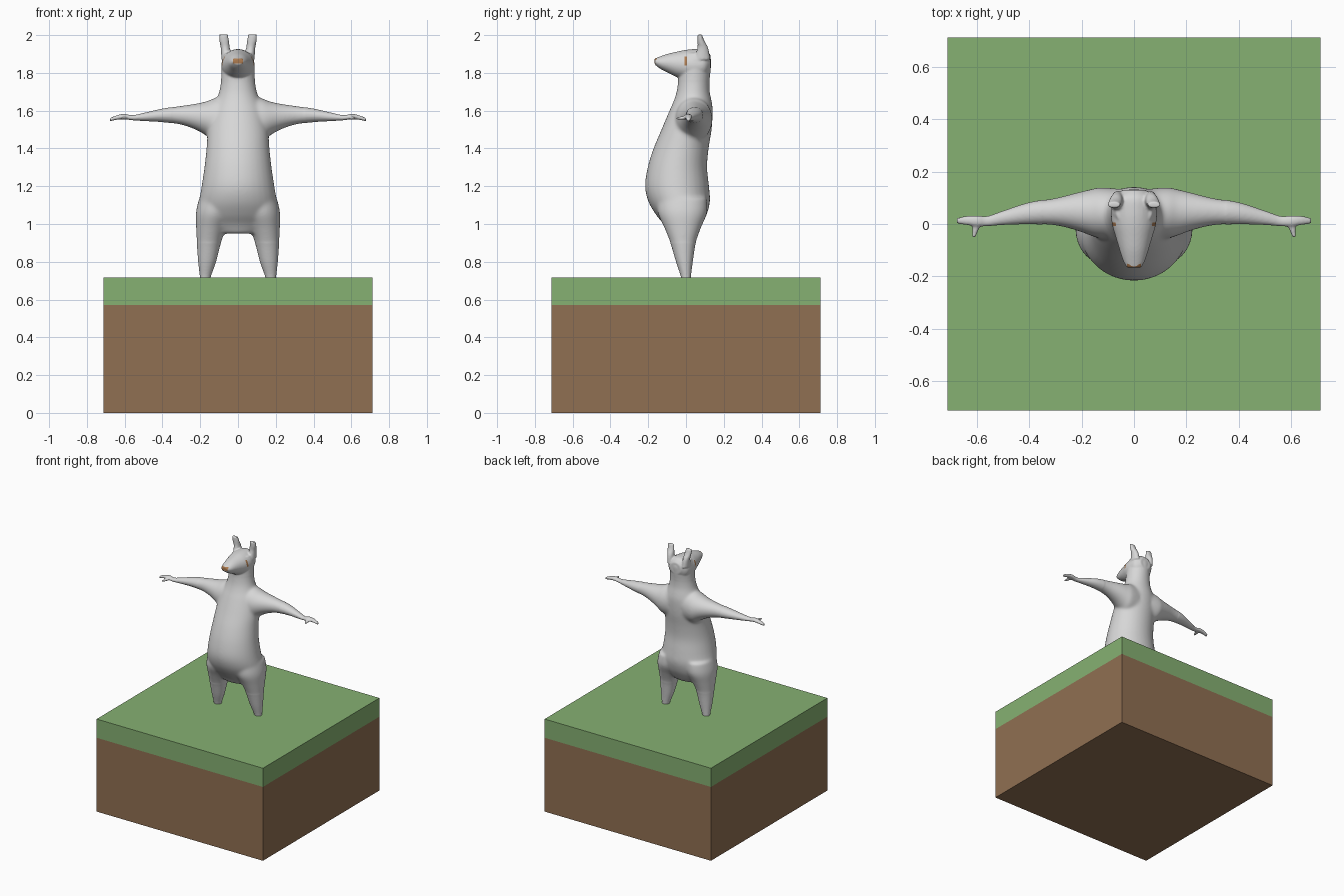
import bpy, bmesh, math
from mathutils import Vector

if "Cube" in bpy.data.objects:
    bpy.data.objects.remove(bpy.data.objects["Cube"])


def material(name, rgb):
    m = bpy.data.materials.new(name)
    m.diffuse_color = (*rgb, 1)
    m.use_nodes = True
    m.node_tree.nodes["Principled BSDF"].inputs["Base Color"].default_value = m.diffuse_color
    return m


grey = material("light grey", (0.68, 0.68, 0.68))
nose_brown = material("nose brown", (0.42, 0.20, 0.08))
grass = material("grass green", (0.24, 0.44, 0.17))
soil = material("soil brown", (0.28, 0.16, 0.085))


def box(name, half, z0, z1, mat):
    bpy.ops.mesh.primitive_cube_add(size=1, location=(0, 0, (z0 + z1) / 2))
    ob = bpy.context.object
    ob.name = name
    ob.scale = (2 * half, 2 * half, z1 - z0)
    ob.data.materials.append(mat)


def interpolate(stations, steps=5):
    """Smooth curve through the stations."""
    out = []
    n = len(stations)
    for i in range(n - 1):
        p = [stations[min(max(k, 0), n - 1)] for k in (i - 1, i, i + 1, i + 2)]
        for s in range(steps):
            t = s / steps
            out.append([0.5 * (2 * b + (c - a) * t + (2*a - 5*b + 4*c - d) * t*t
                               + (3*b - a - 3*c + d) * t**3) for a, b, c, d in zip(*p)])
    out.append(list(stations[-1]))
    return out


def loft(bm, axis, stations, side=1, sides=32):
    """Closed tube of ellipses; station = (position, u min, u max, v min, v max)."""
    rings = []
    for t, u0, u1, v0, v1 in interpolate(stations):
        ring = []
        for k in range(sides):
            a = 2 * math.pi * k / sides
            u = (u0 + u1) / 2 + (u1 - u0) / 2 * math.cos(a)
            v = (v0 + v1) / 2 + (v1 - v0) / 2 * math.sin(a)
            x, y, z = {"x": (t, u, v), "y": (u, t, v), "z": (u, v, t)}[axis]
            ring.append(bm.verts.new((x * side, y, z)))
        rings.append(ring)
    for r, q in zip(rings, rings[1:]):
        for k in range(sides):
            j = (k + 1) % sides
            bm.faces.new((r[k], r[j], q[j], q[k]))
    bm.faces.new(rings[0])
    bm.faces.new(rings[-1])


# ground block
box("soil_block", 0.713, 0, 0.572, soil)
box("grass_layer", 0.713, 0.572, 0.717, grass)

bm = bmesh.new()
# torso and neck
torso = [(0.95, 0.11, -0.09, 0.055), (1.0, 0.17, -0.12, 0.085), (1.05, 0.2, -0.16, 0.11),
         (1.12, 0.205, -0.20, 0.127), (1.2, 0.193, -0.217, 0.122), (1.3, 0.178, -0.203, 0.112),
         (1.4, 0.167, -0.172, 0.12), (1.5, 0.16, -0.13, 0.136), (1.6, 0.14, -0.088, 0.142),
         (1.65, 0.118, -0.066, 0.136), (1.7, 0.1, -0.05, 0.126), (1.76, 0.09, -0.042, 0.125),
         (1.82, 0.087, -0.04, 0.131), (1.87, 0.084, -0.03, 0.132), (1.905, 0.07, -0.01, 0.115)]
loft(bm, "z", [(z, -w, w, y0, y1) for z, w, y0, y1 in torso])
# head and snout
head = [(-0.166, 0.028, 1.845, 1.876), (-0.14, 0.042, 1.824, 1.886), (-0.1, 0.055, 1.803, 1.9),
        (-0.05, 0.07, 1.778, 1.912), (0, 0.084, 1.76, 1.922), (0.05, 0.088, 1.75, 1.926),
        (0.1, 0.08, 1.77, 1.922), (0.13, 0.045, 1.81, 1.895)]
loft(bm, "y", [(y, -w, w, z0, z1) for y, w, z0, z1 in head])
for side in (-1, 1):
    # leg
    loft(bm, "z", [(0.68, 0.148, 0.2, -0.025, 0.024), (0.72, 0.144, 0.202, -0.027, 0.026),
                   (0.8, 0.116, 0.211, -0.053, 0.036), (0.9, 0.09, 0.218, -0.083, 0.052),
                   (0.98, 0.06, 0.222, -0.115, 0.08), (1.06, 0.02, 0.223, -0.15, 0.112),
                   (1.14, 0.02, 0.205, -0.15, 0.11)], side)
    # arm and hand
    loft(bm, "x", [(0.06, -0.06, 0.135, 1.43, 1.68), (0.13, -0.055, 0.14, 1.44, 1.665),
                   (0.165, -0.045, 0.133, 1.465, 1.65), (0.22, -0.025, 0.12, 1.497, 1.638),
                   (0.3, -0.006, 0.1, 1.525, 1.626), (0.4, -0.001, 0.083, 1.539, 1.611),
                   (0.5, -0.004, 0.051, 1.545, 1.588), (0.56, -0.009, 0.031, 1.549, 1.576),
                   (0.6, -0.01, 0.033, 1.554, 1.583), (0.64, -0.004, 0.031, 1.552, 1.576),
                   (0.677, 0.001, 0.023, 1.543, 1.561)], side)
    # thumb
    loft(bm, "y", [(-0.05, 0.605, 0.618, 1.552, 1.566), (-0.02, 0.592, 0.618, 1.552, 1.57),
                   (0.01, 0.575, 0.62, 1.555, 1.58)], side)
    # ear
    loft(bm, "z", [(1.87, 0.036, 0.088, 0.04, 0.128), (1.93, 0.043, 0.091, 0.06, 0.118),
                   (1.97, 0.048, 0.099, 0.061, 0.097), (2.003, 0.053, 0.1, 0.061, 0.085)], side)
bmesh.ops.recalc_face_normals(bm, faces=bm.faces)
mesh = bpy.data.meshes.new("animal_body")
bm.to_mesh(mesh)
bm.free()
body = bpy.data.objects.new("animal_body", mesh)
bpy.context.collection.objects.link(body)
mesh.materials.append(grey)
mesh.materials.append(nose_brown)

# fuse the parts into one skin
bpy.ops.object.select_all(action="DESELECT")
bpy.context.view_layer.objects.active = body
body.select_set(True)
fuse = body.modifiers.new("fuse", "REMESH")
fuse.mode = "VOXEL"
fuse.voxel_size = 0.0055
relax = body.modifiers.new("relax", "SMOOTH")
relax.factor = 0.5
relax.iterations = 4
for name in ("fuse", "relax"):
    bpy.ops.object.modifier_apply(modifier=name)

bm = bmesh.new()
bm.from_mesh(mesh)
# soften the shoulder and hip joins
joins = [v for v in bm.verts if abs(v.co.x) < 0.35 and 0.9 < v.co.z < 1.76]
for _ in range(25):
    bmesh.ops.smooth_vert(bm, verts=joins, factor=0.5, use_axis_x=True, use_axis_y=True, use_axis_z=True)
# cut clean outlines for the eyes and nose, then colour them
cuts = [((0, y, 0), (0, 1, 0)) for y in (-0.008, 0.006)]
cuts += [((0, 0, z), (0, 0, 1)) for z in (1.838, 1.85, 1.877, 1.886)]
cuts += [((x, 0, 0), (1, 0, 0)) for x in (-0.027, 0.027)]
for co, no in cuts:
    faces = [f for f in bm.faces if 1.82 < f.calc_center_median().z < 1.9]
    geom = faces + list({e for f in faces for e in f.edges}) + list({v for f in faces for v in f.verts})
    bmesh.ops.bisect_plane(bm, geom=geom, plane_co=Vector(co), plane_no=Vector(no), dist=1e-6)
for f in bm.faces:
    c = f.calc_center_median()
    eye = -0.008 < c.y < 0.006 and 1.838 < c.z < 1.886 and abs(c.x) > 0.05
    nose = c.y < -0.152 and abs(c.x) < 0.027 and 1.85 < c.z < 1.877
    f.material_index = int(eye or nose)
    f.smooth = True
bm.to_mesh(mesh)
bm.free()
